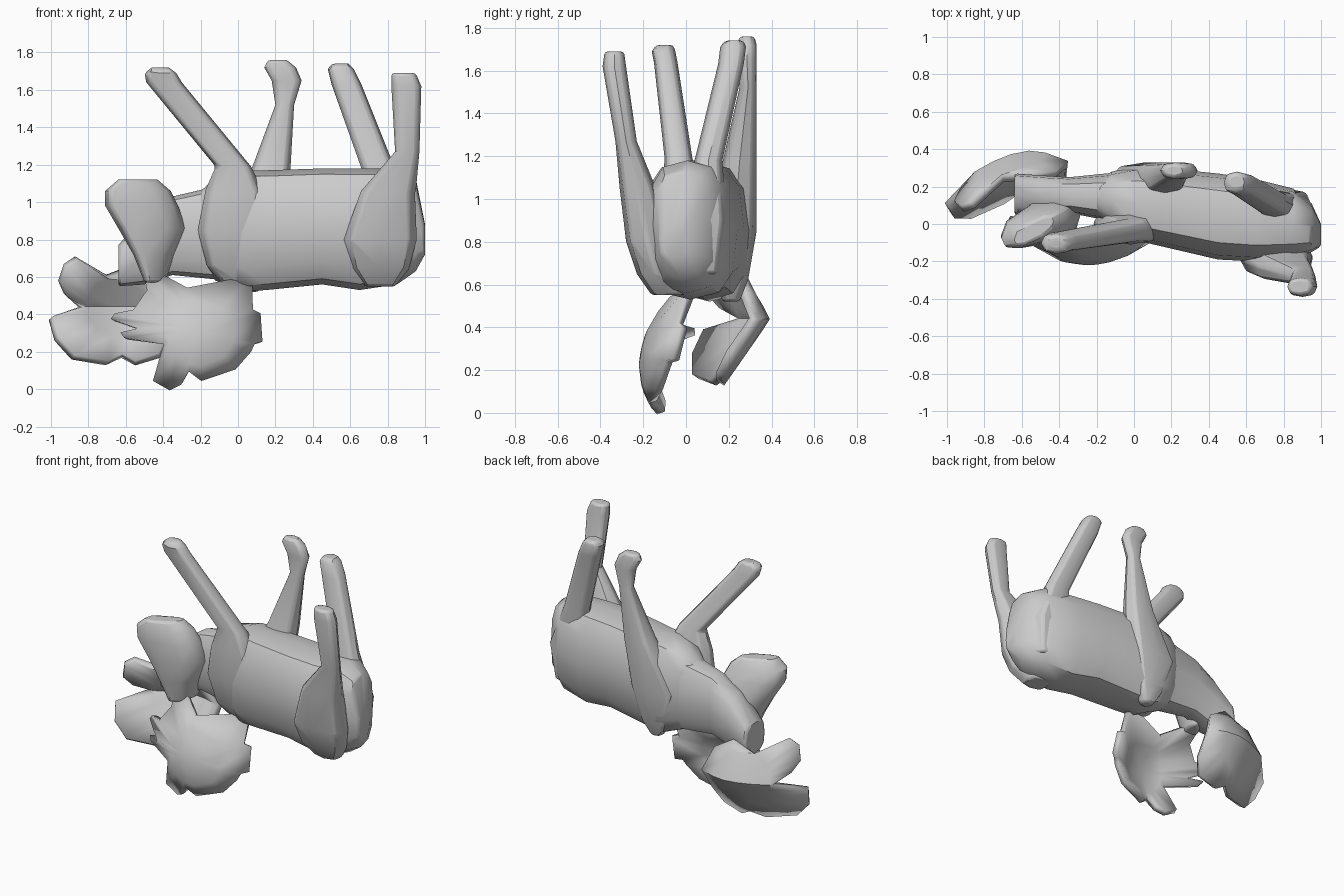
import bpy
import bmesh
from math import cos, sin, tau
from mathutils import Vector

cube = bpy.data.objects.get("Cube")
if cube:
    bpy.data.objects.remove(cube, do_unlink=True)


def finish(name, bm):
    """Turn a bmesh into a smooth-shaded object with sharp creases kept."""
    bmesh.ops.recalc_face_normals(bm, faces=bm.faces)
    mesh = bpy.data.meshes.new(name)
    bm.to_mesh(mesh)
    bm.free()
    obj = bpy.data.objects.new(name, mesh)
    bpy.context.collection.objects.link(obj)
    bpy.ops.object.select_all(action='DESELECT')
    obj.select_set(True)
    bpy.context.view_layer.objects.active = obj
    bpy.ops.object.shade_smooth_by_angle(angle=0.7)
    return obj


def squircle(angle, power):
    """Rounded cross-section point, fuller than a circle."""
    c, s = cos(angle), sin(angle)
    return (abs(c) ** power * (1 if c > 0 else -1),
            abs(s) ** power * (1 if s > 0 else -1))


def loft(name, axis, sections, sides=12, power=0.72, skew=0):
    """Skin rings given as (position on axis, low a, high a, low b, high b)."""
    bm = bmesh.new()
    rings = []
    for pos, a0, a1, b0, b1 in sections:
        ring = []
        for i in range(sides):
            u, v = squircle(tau * i / sides, power)
            a = (a0 + a1) / 2 + u * (a1 - a0) / 2
            b = (b0 + b1) / 2 + v * (b1 - b0) / 2 + u * skew
            point = (pos, a, b) if axis == 'x' else (a, b, pos)
            ring.append(bm.verts.new(point))
        rings.append(ring)
    for low, high in zip(rings, rings[1:]):
        for i in range(sides):
            j = (i + 1) % sides
            bm.faces.new((low[i], low[j], high[j], high[i]))
    bm.faces.new(rings[0])
    bm.faces.new(rings[-1])
    obj = finish(name, bm)
    mod = obj.modifiers.new("soft_ends", 'BEVEL')
    mod.width = 0.015
    mod.segments = 2
    mod.limit_method = 'ANGLE'
    mod.angle_limit = 0.9


def palm(name, outline, centre, depth, thickness):
    """Bowl-shaped antler palm: round inner rings bent along y by depth."""
    bm = bmesh.new()
    mid = Vector(centre)

    def place(p):
        return bm.verts.new((p.x, depth(p.x, p.y), p.y))

    rims = [Vector(p) for p in outline]
    rings = [[place(p) for p in rims]]
    for radius in (0.17, 0.09):
        rings.append([place(mid + (p - mid).normalized() * radius)
                      for p in rims])
    hub = place(mid)
    count = len(rims)
    for i in range(count):
        j = (i + 1) % count
        for outer, inner in zip(rings, rings[1:]):
            bm.faces.new((outer[i], outer[j], inner[j], inner[i]))
        bm.faces.new((rings[-1][i], rings[-1][j], hub))
    mod = finish(name, bm).modifiers.new("thickness", 'SOLIDIFY')
    mod.thickness = thickness
    mod.offset = 0


# Torso, lying with its back downwards
loft("torso", 'x', [
    (-.21, .05, .22, .68, 1.05), (-.12, -.02, .28, .58, 1.13),
    (.02, -.09, .31, .52, 1.17), (.15, -.12, .3, .53, 1.17),
    (.45, -.19, .27, .56, 1.18), (.65, -.2, .24, .53, 1.18),
    (.85, -.18, .19, .56, 1.18), (.95, -.15, .11, .63, 1.13),
    (1, -.12, 0, .72, .88)])

# Neck and head
loft("neck", 'x', [
    (-.05, 0, .28, .58, 1.1), (-.35, .06, .25, .61, 1.03),
    (-.5, .03, .26, .56, .93), (-.64, .05, .27, .55, .77)])
loft("head", 'z', [
    (.57, -.5, -.39, -.04, .13), (.72, -.56, -.34, -.08, .15),
    (.86, -.64, -.28, -.1, .14), (.98, -.71, -.32, -.11, .09),
    (1.06, -.71, -.36, -.11, .06), (1.12, -.64, -.43, -.09, .02)],
    sides=10, skew=.05)

# Front legs
loft("right_front_leg", 'z', [
    (.56, -.08, .1, 0, .1), (.66, -.17, .13, -.06, .1),
    (.85, -.22, .15, -.1, .1), (1.05, -.18, .14, -.11, .08),
    (1.19, -.12, .07, -.1, .03), (1.64, -.49, -.3, -.15, -.04),
    (1.69, -.5, -.33, -.16, -.05), (1.72, -.46, -.37, -.14, -.06)],
    sides=8)
loft("left_front_leg", 'z', [
    (.52, .03, .11, .17, .25), (.62, -.04, .17, .14, .29),
    (.85, -.12, .24, .12, .33), (1.17, .07, .28, .17, .33),
    (1.52, .2, .3, .25, .33), (1.65, .18, .34, .24, .33),
    (1.72, .14, .31, .24, .33), (1.76, .16, .26, .25, .32)], sides=8)

# Hind legs
loft("right_hind_leg", 'z', [
    (.55, .68, .84, -.16, 0), (.65, .6, .92, -.23, -.05),
    (.8, .56, .96, -.28, -.08), (1.05, .65, .95, -.31, -.14),
    (1.27, .84, .97, -.33, -.23), (1.62, .82, .98, -.39, -.28),
    (1.69, .82, .95, -.38, -.29)], sides=8)
loft("left_hind_leg", 'z', [
    (.65, .7, .92, 0, .16), (.9, .68, .95, 0, .19),
    (1.18, .66, .84, .04, .17), (1.63, .5, .66, .15, .27),
    (1.71, .48, .62, .16, .28), (1.74, .5, .59, .18, .27)], sides=8)

# Antler palms with their tines
palm("right_antler", [
    (-.5, .6), (-.4, .6), (-.27, .53), (.07, .6), (.07, .42), (.11, .4),
    (.12, .25), (.08, .24), (.06, .2), (-.02, .11), (-.2, .05), (-.26, .1),
    (-.3, .03), (-.36, 0), (-.45, .05), (-.39, .24), (-.6, .27), (-.62, .3),
    (-.53, .32), (-.67, .37), (-.65, .4), (-.55, .42), (-.48, .52)],
    (-.2, .3),
    lambda x, z: min(.04, -.2 + 1.1 * (x + .25) ** 2 + 1.45 * (z - .22) ** 2),
    .04)


def folded(x, z):
    """Depth of a palm creased along a level line."""
    fold = .37 - .9 * abs(x + .55) ** 1.7
    return fold - (z - .44) * .55 if z > .44 else fold - (.44 - z) * .7


palm("left_antler", [
    (-1, .38), (-.97, .27), (-.88, .17), (-.7, .14), (-.62, .18),
    (-.55, .14), (-.42, .18), (-.37, .28), (-.36, .44), (-.42, .58),
    (-.55, .66), (-.7, .6), (-.86, .7), (-.92, .66), (-.95, .57),
    (-.92, .5), (-.84, .44)],
    (-.65, .44), folded, .045)
